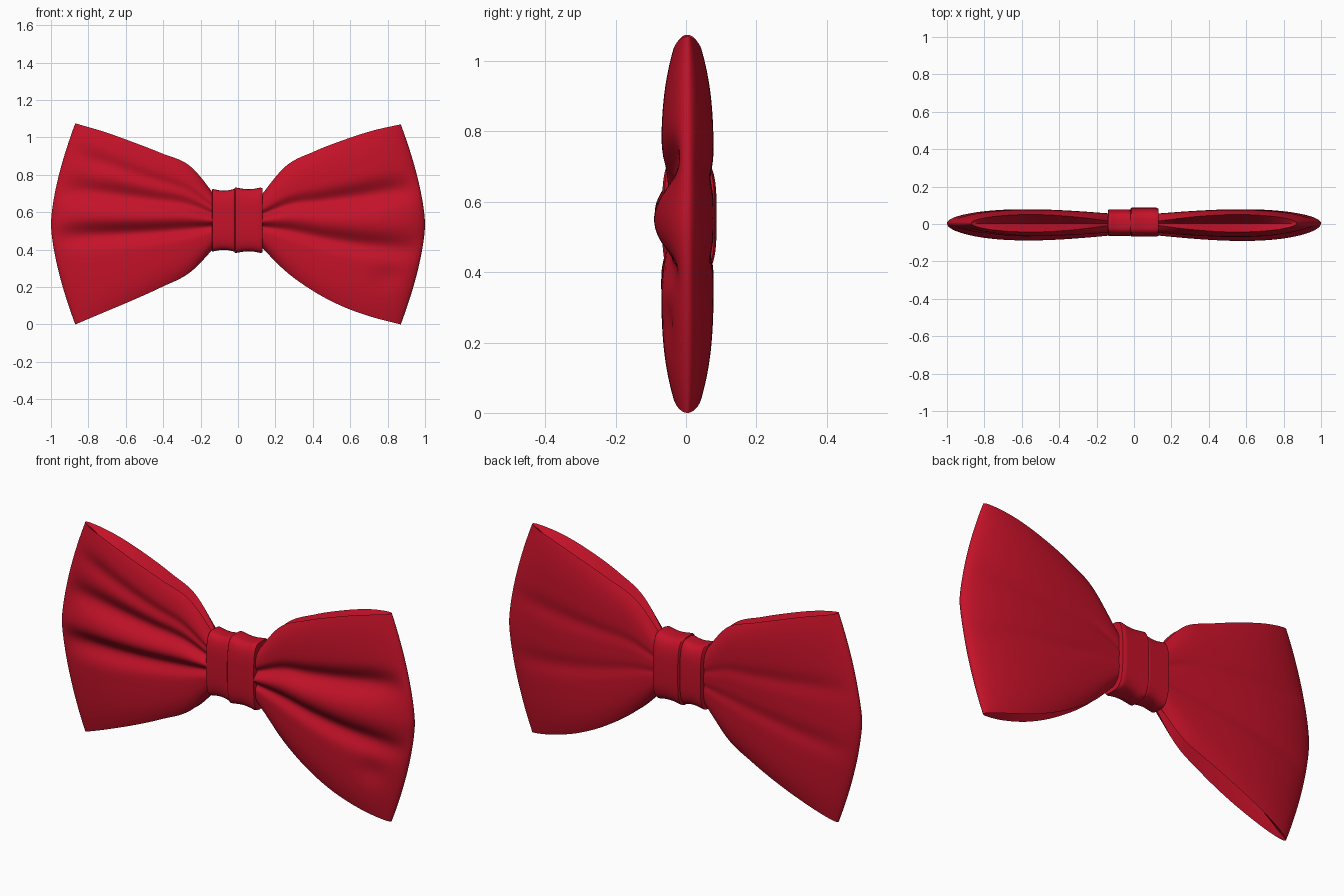
import bpy, bmesh, math

if "Cube" in bpy.data.objects:
    bpy.data.objects.remove(bpy.data.objects["Cube"])

red = bpy.data.materials.new("deep red satin")
red.diffuse_color = (0.56, 0.006, 0.022, 1)
red.use_nodes = True
red.node_tree.nodes["Principled BSDF"].inputs["Base Color"].default_value = red.diffuse_color


def curve(pts, u):
    """Catmull-Rom through evenly spaced values, u in 0..1."""
    n = len(pts) - 1
    i = min(int(u * n), n - 1)
    t = u * n - i
    b, c = pts[i], pts[i + 1]
    a = pts[i - 1] if i > 0 else 2 * b - c
    d = pts[i + 2] if i + 2 <= n else 2 * c - b
    return 0.5 * (2 * b + (c - a) * t + (2 * a - 5 * b + 4 * c - d) * t * t
                  + (3 * b - a - 3 * c + d) * t ** 3)


def gauss(d, w):
    return math.exp(-(d / w) ** 2)


def loft(name, rings, angle):
    """Skin closed rings into a capped, smooth-shaded solid."""
    bm = bmesh.new()
    vs = [[bm.verts.new(p) for p in r] for r in rings]
    n = len(rings[0])
    for a, b in zip(vs, vs[1:]):
        for j in range(n):
            k = (j + 1) % n
            bm.faces.new((a[j], a[k], b[k], b[j]))
    bm.faces.new(vs[0])
    if name.startswith("knot"):
        bm.faces.new(vs[-1])
    bmesh.ops.remove_doubles(bm, verts=bm.verts, dist=0.0004)
    bmesh.ops.recalc_face_normals(bm, faces=bm.faces)
    me = bpy.data.meshes.new(name)
    bm.to_mesh(me)
    bm.free()
    ob = bpy.data.objects.new(name, me)
    bpy.context.collection.objects.link(ob)
    me.materials.append(red)
    bpy.ops.object.select_all(action='DESELECT')
    ob.select_set(True)
    bpy.context.view_layer.objects.active = ob
    bpy.ops.object.shade_smooth_by_angle(angle=math.radians(angle))
    return ob


def wing(name, side, top, bottom, front_folds, back_folds, dent):
    """Puffed fabric loop; folds are (s at knot, s at edge, width, depth)."""
    nu, ns, nc = 56, 72, 8
    rings = []
    for i in range(nu + 1):
        u = math.sin(math.pi / 2 * i / nu)
        zt, zb = curve(top, u), curve(bottom, u)
        t = (0.05 + 0.026 * math.sin(math.pi * min(1, u * 0.85))) * math.sqrt(max(0, 1 - u ** 6))
        env = (0.45 + 0.55 * u) * (1 - u ** 12)

        def point(s, y, dz=0):
            x = 0.1 + (0.77 + 0.13 * (1 - abs(s) ** 1.55)) * u
            return (side * x, y + 0.004, zb + (zt - zb) * (s + 1) / 2 + dz)

        def sheet(s, folds, ridge):
            f = 1 - (0.36 + 0.5 * (1 - u) ** 4) * abs(s) ** 6
            f += ridge * gauss(s - 0.02, 0.17)
            for s0, s1, w, d in folds:
                f -= d * env * gauss(s - s0 - (s1 - s0) * u, w)
            return t * f

        def front(s):
            f = sheet(s, front_folds, 0.27)
            return -f + t * dent[2] * gauss(s - dent[1], 0.13) * gauss(u - dent[0], 0.09)

        ss = [-math.cos(math.pi * (0.12 + 0.76 * j / ns)) / math.cos(math.pi * 0.12)
              for j in range(ns + 1)]
        ring = [point(s, front(s)) for s in ss]
        dip = 0.09 * math.sin(math.pi * u)
        # pocket-like troughs along the top and bottom openings
        trough = [j / nc for j in range(1, nc)]
        yf, yb = front(1), sheet(1, back_folds, 0)
        ring += [point(1, yf + (yb - yf) * f, -dip * (1 - abs(2 * f - 1))) for f in trough]
        ring += [point(s, sheet(s, back_folds, 0)) for s in reversed(ss)]
        yf, yb = front(-1), sheet(-1, back_folds, 0)
        ring += [point(-1, yb + (yf - yb) * f, dip * (1 - abs(2 * f - 1))) for f in trough]
        rings.append(ring)
    return loft(name, rings, 50)


back = [(0.28, 0.32, 0.1, 0.16), (-0.2, -0.28, 0.1, 0.16)]
wing("right_wing", 1,
     [0.66, 0.845, 0.925, 0.985, 1.035, 1.07], [0.44, 0.285, 0.175, 0.095, 0.04, 0.0],
     [(0.24, 0.37, 0.12, 0.75), (-0.22, -0.26, 0.11, 0.6)], back, (0.83, -0.56, 0.2))
wing("left_wing", -1,
     [0.66, 0.845, 0.915, 0.975, 1.03, 1.075], [0.44, 0.28, 0.20, 0.13, 0.065, 0.0],
     [(0.26, 0.36, 0.12, 0.6), (-0.2, -0.13, 0.12, 0.75), (0.5, 0.74, 0.09, 0.25)],
     back, (0.8, 0.62, 0.1))


def knot(name, x0, x1, yf, yb, hz):
    """Wrapped band: flat rounded section with softened ends and a slight waist."""
    rings = []
    n, m = 64, 12
    for i in range(m + 1):
        f = i / m
        inset = 0.006 if i in (0, m) else 0
        waist = 0.012 * math.sin(math.pi * f)
        x = x0 + (x1 - x0) * (0.03 if i == 1 and m > 2 else f)
        ring = []
        for j in range(n):
            a = 2 * math.pi * j / n
            c, s = math.cos(a), math.sin(a)
            y = (yb if c > 0 else yf) - inset
            z = hz - inset - waist
            ring.append((x, math.copysign(abs(c) ** 0.55, c) * y,
                         0.557 + math.copysign(abs(s) ** 0.6, s) * z))
        rings.append(ring)
    return loft(name, rings, 50)


# two overlapping wraps of the centre band
knot("knot_left_wrap", -0.14, -0.012, 0.064, 0.078, 0.170)
knot("knot_right_wrap", -0.018, 0.132, 0.068, 0.087, 0.178)
